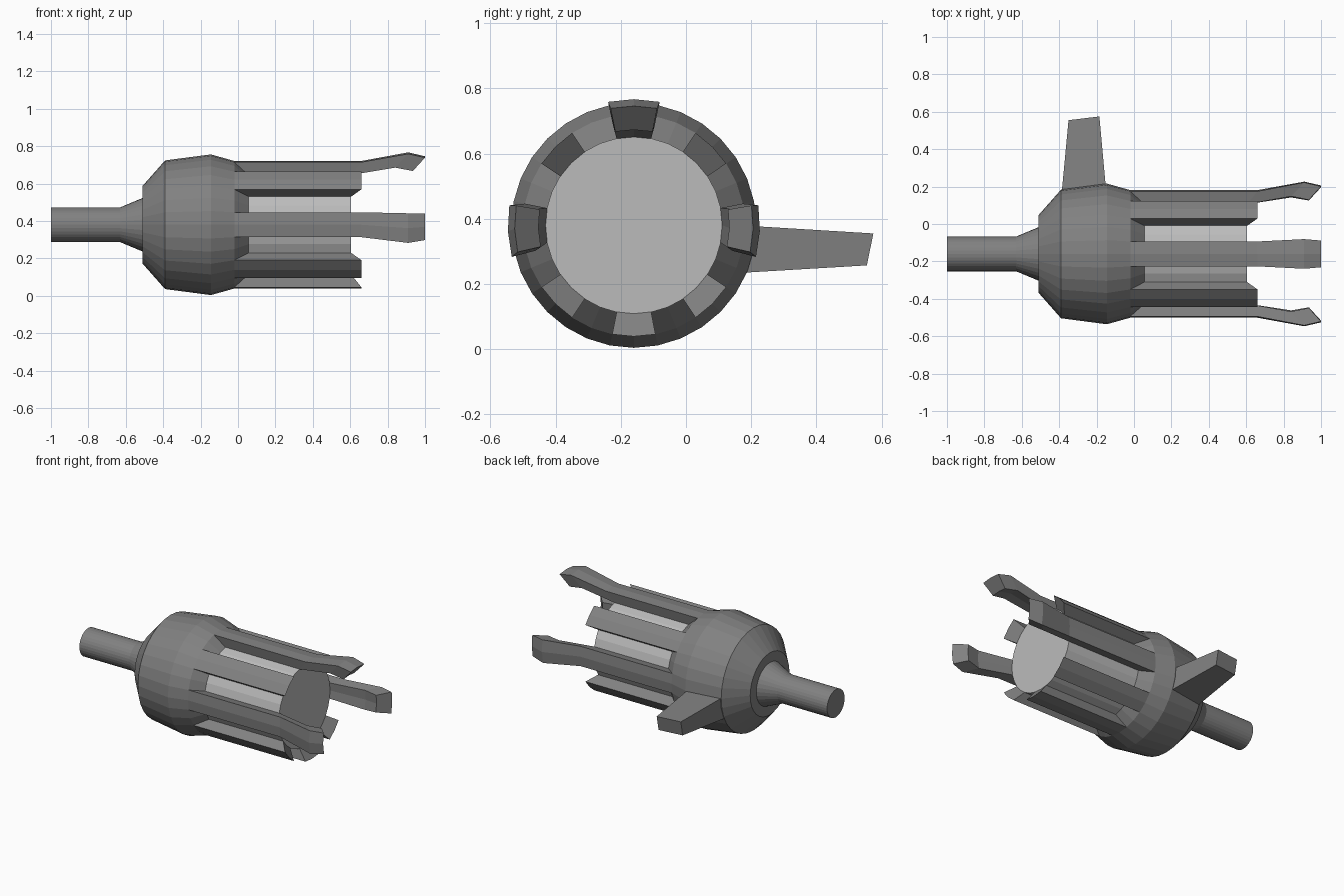
import bpy
import bmesh
from math import sin, cos, radians, pi

if "Cube" in bpy.data.objects:
    bpy.data.objects.remove(bpy.data.objects["Cube"])

CY, CZ, SIDES = -0.16, 0.38, 32


def material(name, v):
    m = bpy.data.materials.new(name)
    m.diffuse_color = (v, v, v, 1)
    m.use_nodes = True
    m.node_tree.nodes["Principled BSDF"].inputs["Base Color"].default_value = m.diffuse_color
    return m


DARK = material("dark_grey", 0.22)
LIGHT = material("light_grey", 0.5)


def polar(x, r, a):
    return (x, CY + r * cos(a), CZ + r * sin(a))


def loft(name, rings, mat):
    """Skin a list of equal-length closed rings and cap both ends."""
    bm = bmesh.new()
    vs = [[bm.verts.new(p) for p in ring] for ring in rings]
    n = len(vs[0])
    for a, b in zip(vs, vs[1:]):
        for i in range(n):
            j = (i + 1) % n
            bm.faces.new((a[i], a[j], b[j], b[i]))
    bm.faces.new(vs[0])
    bm.faces.new(vs[-1])
    bmesh.ops.recalc_face_normals(bm, faces=bm.faces[:])
    me = bpy.data.meshes.new(name)
    bm.to_mesh(me)
    bm.free()
    me.materials.append(mat)
    ob = bpy.data.objects.new(name, me)
    bpy.context.collection.objects.link(ob)
    return ob


def turned(name, profile, mat):
    return loft(name, [[polar(x, r, 2 * pi * i / SIDES) for i in range(SIDES)]
                       for x, r in profile], mat)


def sector(xo, ro, xi, ri, angle, half=11.25):
    """Cross-section of a bar: faceted outer arc, then inner arc."""
    outer = [polar(xo, ro, radians(angle + k * half)) for k in (-1, 0, 1)]
    inner = [polar(xi, ri, radians(angle + k * half)) for k in (1, 0, -1)]
    return outer + inner


# Shaft and bulbous housing, closed by a sloped shoulder
turned("housing", [(-1, .093), (-.63, .093), (-.51, .143), (-.51, .208),
                   (-.39, .344), (-.145, .376), (-.02, .341), (.055, .272)], DARK)

# Light inner cylinder
turned("core", [(.03, .272), (.605, .272)], LIGHT)

# Eight bars around the core; three of them continue into flared claws
for k in range(8):
    a = 45 * k
    rings = [sector(-.04, .341, .03, .271, a), sector(.66, .341, .605, .271, a)]
    name = "bar"
    if a in (0, 90, 180):
        name = "claw_bar"
        lean = -cos(radians(a))
        rings += [sector(.91, .387, .84, .312, a + 2.7 * lean, 11.8),
                  sector(1.0, .366, .935, .293, a + 1.7 * lean, 11.25)]
    loft(f"{name}_{k}", rings, DARK)

# Tapered side fin, rooted inside the housing
root = [(-.393, .10, .384), (-.142, .10, .384), (-.142, .10, .23), (-.393, .10, .23)]
tip = [(-.35, .555, .355), (-.185, .575, .355), (-.185, .555, .257), (-.35, .535, .257)]
loft("side_fin", [root, tip], DARK)
